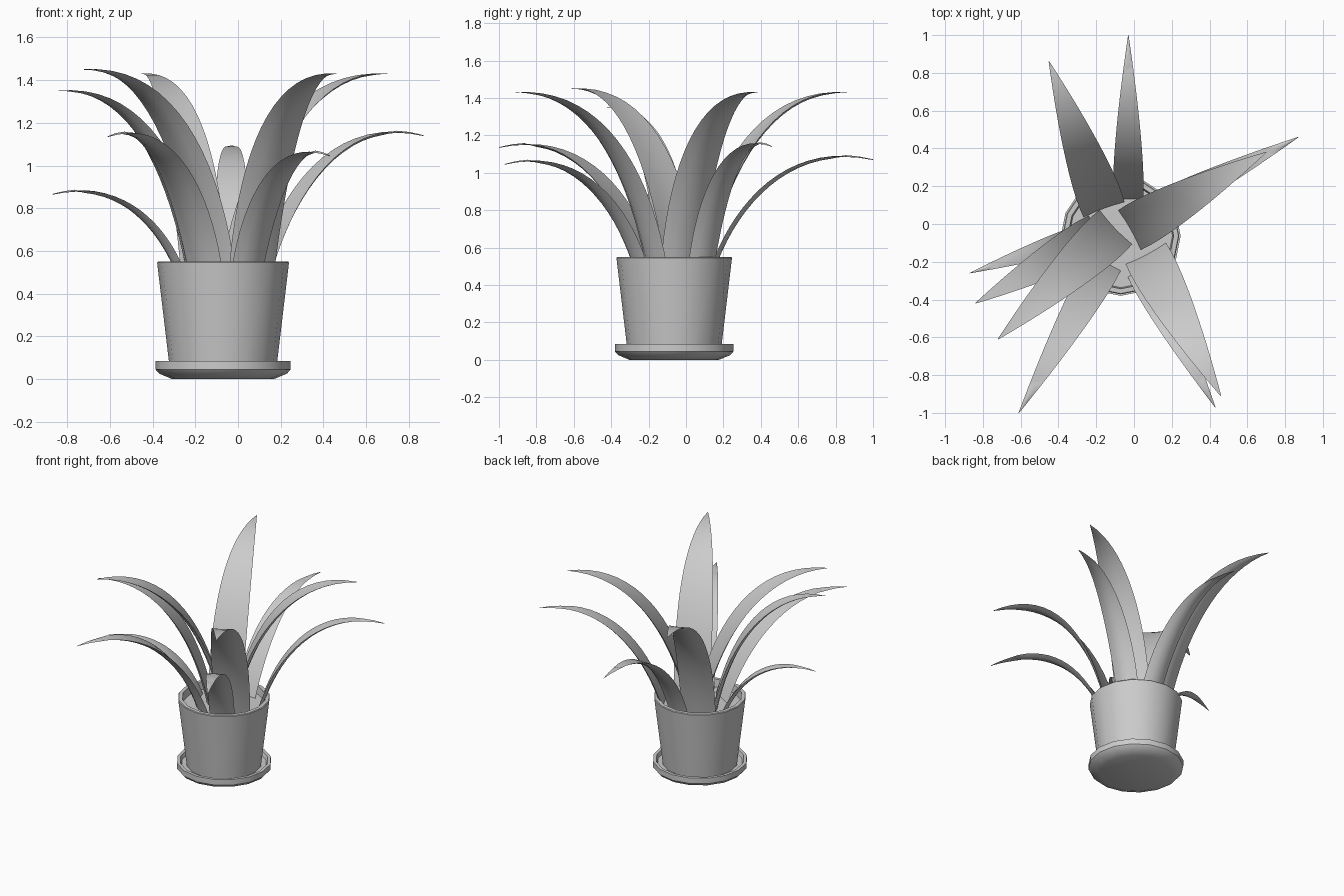
import bpy
import bmesh
import math
from mathutils import Vector

cube = bpy.data.objects.get("Cube")
if cube:
    bpy.data.objects.remove(cube, do_unlink=True)

grey = bpy.data.materials.new("plain grey")
grey.use_nodes = True
grey.diffuse_color = (0.6, 0.6, 0.6, 1)
grey.node_tree.nodes["Principled BSDF"].inputs["Base Color"].default_value = (0.6, 0.6, 0.6, 1)

CENTRE = Vector((-0.07, -0.063, 0))
SIDES = 16


def finish(name, bm, angle):
    bmesh.ops.recalc_face_normals(bm, faces=bm.faces)
    mesh = bpy.data.meshes.new(name)
    bm.to_mesh(mesh)
    bm.free()
    mesh.materials.append(grey)
    obj = bpy.data.objects.new(name, mesh)
    bpy.context.collection.objects.link(obj)
    bpy.ops.object.select_all(action='DESELECT')
    obj.select_set(True)
    bpy.context.view_layer.objects.active = obj
    bpy.ops.object.shade_smooth_by_angle(angle=math.radians(angle))
    return obj


def skin(name, rings, angle):
    """Join closed rings of points into a capped solid."""
    bm = bmesh.new()
    loops = [[bm.verts.new(p) for p in ring] for ring in rings]
    for a, b in zip(loops, loops[1:]):
        for i in range(len(a)):
            j = (i + 1) % len(a)
            bm.faces.new((a[i], a[j], b[j], b[i]))
    bm.faces.new(loops[0])
    bm.faces.new(loops[-1])
    return finish(name, bm, angle)


def turned(name, profile):
    """Revolve (radius, height) points about the pot's axis."""
    turns = [2 * math.pi * i / SIDES for i in range(SIDES)]
    rings = [[CENTRE + Vector((r * math.cos(a), r * math.sin(a), z)) for a in turns]
             for r, z in profile]
    return skin(name, rings, 30)


def leaf(name, base, tip, width, droop):
    """Sweep a thin dished lens, tapering to a point, along an arching curve."""
    p0, p3 = Vector((*base, 0.47)), Vector(tip)
    out = Vector((p3.x - p0.x, p3.y - p0.y, 0))
    rise = Vector((0, 0, p3.z - p0.z))
    p1 = p0 + out * 0.14 + rise * 0.6
    p2 = p0 + out * 0.47 + rise + Vector((0, 0, droop))
    side = Vector((-out.y, out.x, 0)).normalized()
    steps = 18
    rings = []
    for k in range(steps + 1):
        t = k / steps
        s = 1 - t
        point = p0 * s**3 + p1 * (3 * s * s * t) + p2 * (3 * s * t * t) + p3 * t**3
        along = ((p1 - p0) * s * s + (p2 - p1) * (2 * s * t) + (p3 - p2) * t * t).normalized()
        inner = along.cross(side)
        if inner.dot(out) > 0:
            inner = -inner
        swell = (0.9 + 0.5 * t) * (1 - t**1.7) + 0.015
        half = width / 2 * swell
        thick = 0.012 * min(1, swell + 0.15)
        across = [-1, -0.5, 0, 0.5, 1]

        def place(u, face):
            dish = 0.16 * half * (u * u - 0.5)
            return point + side * (u * half) + inner * (dish + face * thick * (1 - u * u))

        rings.append([place(u, 1) for u in across] +
                     [place(u, -1) for u in across[-2:0:-1]])
    return skin(name, rings, 50)


# Pot, soil and saucer
turned("saucer", [(0.24, 0), (0.3, 0.025), (0.317, 0.045), (0.317, 0.085),
                  (0.295, 0.085), (0.285, 0.06)])
turned("pot", [(0.25, 0.05), (0.309, 0.545), (0.305, 0.55), (0.28, 0.55), (0.272, 0.48)])
turned("soil", [(0.268, 0.44), (0.275, 0.495)])

# Tall inner leaves: base, tip, width, droop
tall = [
    ((-0.16, 0.08), (-0.45, 0.86, 1.43), 0.25, 0.02),
    ((-0.02, -0.03), (0.7, 0.38, 1.43), 0.26, 0.02),
    ((0.065, -0.16), (0.46, -0.91, 1.43), 0.26, 0.02),
    ((-0.1, -0.02), (-0.72, -0.61, 1.45), 0.27, 0.02),
    ((-0.19, -0.05), (-0.84, -0.42, 1.35), 0.23, 0.03),
]
# Shorter outer leaves that bend over
short = [
    ((-0.03, 0.13), (-0.03, 1.0, 1.07), 0.17, 0.1),
    ((0.12, 0.08), (0.87, 0.46, 1.14), 0.17, 0.1),
    ((0.04, -0.24), (0.43, -0.97, 1.045), 0.18, 0.1),
    ((-0.15, -0.2), (-0.61, -1.0, 1.135), 0.2, 0.1),
    ((-0.26, -0.06), (-0.87, -0.26, 0.865), 0.13, 0.08),
]
for kind, group in (("inner_leaf", tall), ("outer_leaf", short)):
    for n, spec in enumerate(group, 1):
        leaf(f"{kind}_{n}", *spec)
